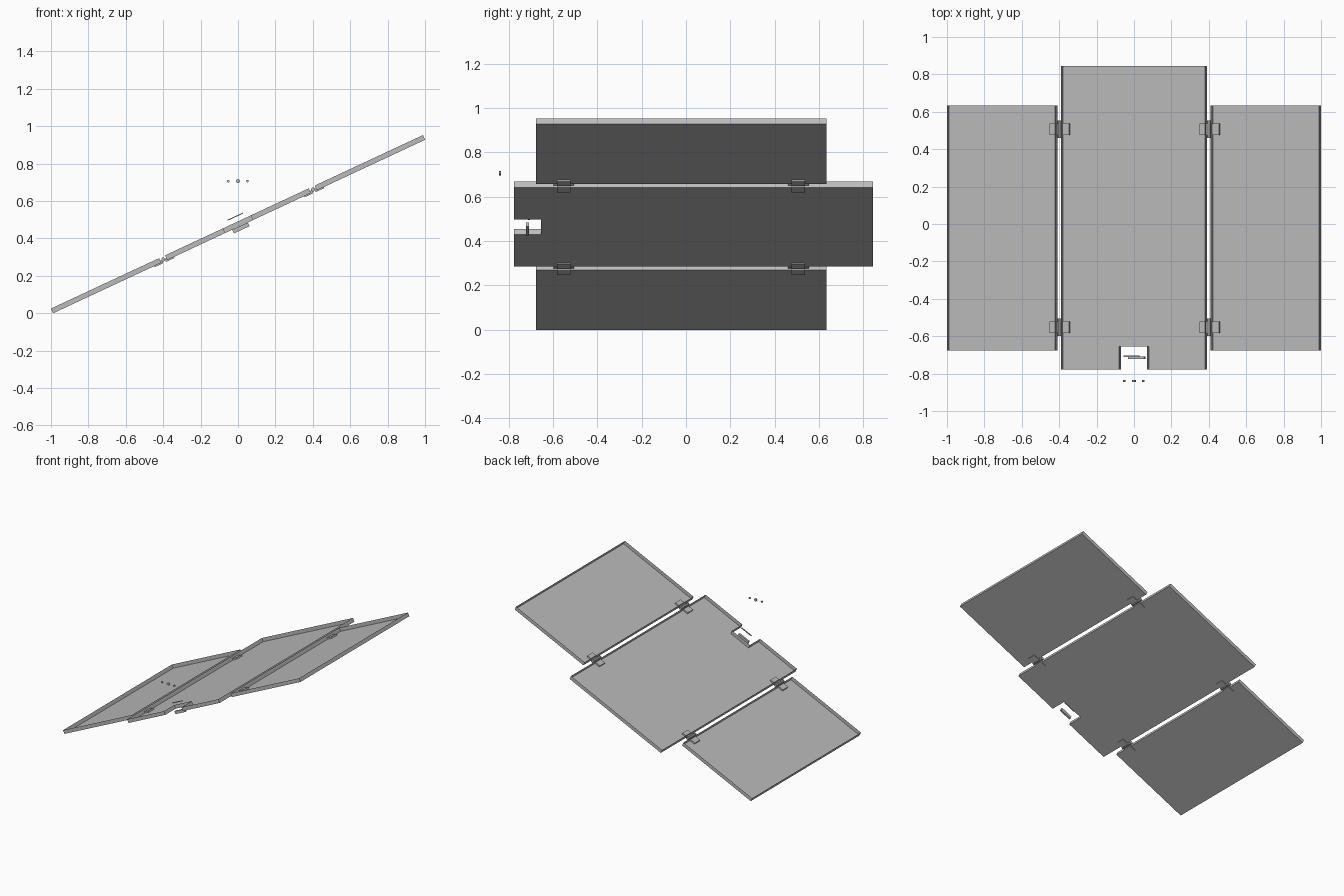
import bpy, bmesh, math
from mathutils import Matrix, Vector

cube = bpy.data.objects.get("Cube")
if cube:
    bpy.data.objects.remove(cube, do_unlink=True)

# One grey for everything
grey = bpy.data.materials.new("light grey")
grey.use_nodes = True
colour = (0.5, 0.5, 0.5, 1)
grey.diffuse_color = colour
grey.node_tree.nodes["Principled BSDF"].inputs["Base Color"].default_value = colour

# Sloping frame shared by all parts: x along the slope, z along its normal
SLOPE = Matrix.Translation((0, 0, 0.476)) @ Matrix.Rotation(math.radians(-25), 4, 'Y')
HALF = 0.0138


def finish(name, bm, matrix):
    mesh = bpy.data.meshes.new(name)
    bm.to_mesh(mesh)
    bm.free()
    mesh.materials.append(grey)
    obj = bpy.data.objects.new(name, mesh)
    obj.matrix_world = matrix
    bpy.context.collection.objects.link(obj)


def box(name, lo, hi):
    lo, hi = Vector(lo), Vector(hi)
    bm = bmesh.new()
    bmesh.ops.create_cube(bm, size=1)
    bmesh.ops.scale(bm, vec=hi - lo, verts=bm.verts)
    bmesh.ops.translate(bm, vec=(lo + hi) / 2, verts=bm.verts)
    finish(name, bm, SLOPE)


def cylinder(name, centre, radius, length, sides, frame):
    bm = bmesh.new()
    bmesh.ops.create_cone(bm, cap_ends=True, segments=sides,
                          radius1=radius, radius2=radius, depth=length)
    turn = Matrix.Rotation(math.pi / 2, 4, 'X')
    finish(name, bm, frame @ Matrix.Translation(centre) @ turn)


def tray(name, outline):
    """Shallow open-topped panel: a floor with thin upright walls."""
    bm = bmesh.new()
    verts = [bm.verts.new((x, y, -HALF)) for x, y in outline]
    floor = bm.faces.new(verts)
    floor.normal_update()
    if floor.normal.z > 0:
        floor.normal_flip()
    walls = bmesh.ops.extrude_edge_only(bm, edges=bm.edges[:])
    top = [v for v in walls["geom"] if isinstance(v, bmesh.types.BMVert)]
    bmesh.ops.translate(bm, vec=(0, 0, 2 * HALF), verts=top)
    bmesh.ops.recalc_face_normals(bm, faces=bm.faces)
    finish(name, bm, SLOPE)


# Side panels
INNER, OUTER = 0.459, 1.0975
for label, side in (("left", 1), ("right", -1)):
    a, b = side * INNER, side * OUTER
    tray(label + "_panel", [(a, -0.677), (b, -0.677), (b, 0.633), (a, 0.633)])

# Middle panel with a notch in its front edge
W, N, FRONT, BACK, DEPTH = 0.424, 0.082, -0.777, 0.844, -0.654
tray("middle_panel", [(-W, FRONT), (-N, FRONT), (-N, DEPTH), (N, DEPTH),
                      (N, FRONT), (W, FRONT), (W, BACK), (-W, BACK)])

# Four hinges, each a pin with two leaves
for label, side in (("left", 1), ("right", -1)):
    for place, y in (("front", -0.552), ("back", 0.507)):
        name = f"{place}_{label}_hinge"
        u = side * 0.442
        cylinder(name + "_pin", (u, y, -0.002), 0.011, 0.094, 8, SLOPE)
        for end, lo, hi in (("inner", -0.058, -0.008), ("outer", 0.008, 0.058)):
            box(f"{name}_{end}_leaf", (u + lo, y - 0.031, -0.020),
                (u + hi, y + 0.031, -0.002))

# Latch plate under the notch and thin strip above it
box("latch_plate", (-0.041, -0.722, -0.036), (0.051, -0.708, -0.014))
box("latch_strip", (-0.041, -0.712, 0.040), (0.050, -0.704, 0.045))

# Row of three small buttons, upright in front of the panels
for name, x, radius in (("right_button", -0.052, 0.007),
                        ("middle_button", 0, 0.011),
                        ("left_button", 0.05, 0.007)):
    cylinder(name, (x, -0.839, 0.706), radius, 0.010, 8, Matrix.Identity(4))
